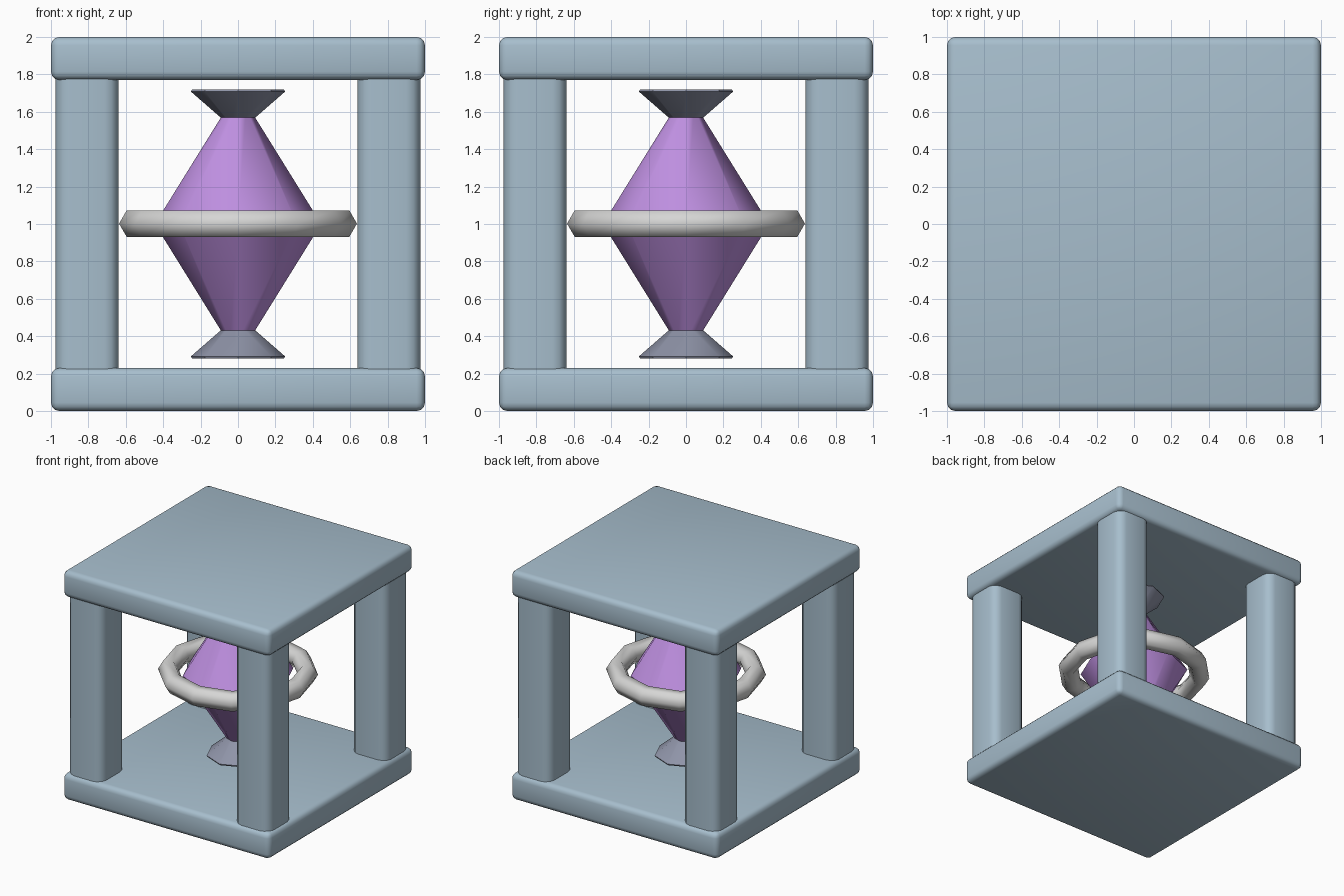
import bpy, bmesh, math

if "Cube" in bpy.data.objects:
    bpy.data.objects.remove(bpy.data.objects["Cube"])


def material(name, rgb):
    lin = [(c / 255 / 12.92) if c < 10 else ((c / 255 + 0.055) / 1.055) ** 2.4 for c in rgb]
    m = bpy.data.materials.new(name)
    m.diffuse_color = (*lin, 1)
    m.use_nodes = True
    m.node_tree.nodes["Principled BSDF"].inputs["Base Color"].default_value = m.diffuse_color
    return m


FRAME = material("pale blue", (167, 190, 205))
GEM = material("violet", (190, 143, 224))
RING = material("light grey", (214, 214, 213))
CAP = material("slate grey", (143, 148, 168))


def finish(name, bm, mat, angle):
    bmesh.ops.recalc_face_normals(bm, faces=bm.faces)
    me = bpy.data.meshes.new(name)
    bm.to_mesh(me)
    bm.free()
    ob = bpy.data.objects.new(name, me)
    bpy.context.collection.objects.link(ob)
    me.materials.append(mat)
    bpy.ops.object.select_all(action='DESELECT')
    ob.select_set(True)
    bpy.context.view_layer.objects.active = ob
    bpy.ops.object.shade_smooth_by_angle(angle=math.radians(angle))
    return ob


def rounded_box(name, centre, size, radius, vertical_only=False):
    bm = bmesh.new()
    bmesh.ops.create_cube(bm, size=1)
    for v in bm.verts:
        v.co = [c + s * p for c, s, p in zip(centre, size, v.co)]
    edges = [e for e in bm.edges if not vertical_only
             or abs(e.verts[0].co.z - e.verts[1].co.z) > 0.1]
    bmesh.ops.bevel(bm, geom=edges, offset=radius, segments=3, profile=0.5, affect='EDGES')
    finish(name, bm, FRAME, 35)


def lathe(name, profile, sides, mat, angle, closed=False):
    """Turn (radius, z) points around z; cap the ends unless the profile is a loop."""
    bm = bmesh.new()
    rings = [[bm.verts.new((r * math.cos(2 * math.pi * i / sides),
                            r * math.sin(2 * math.pi * i / sides), z))
              for i in range(sides)] for r, z in profile]
    pairs = list(zip(rings, rings[1:]))
    if closed:
        pairs.append((rings[-1], rings[0]))
    else:
        bm.faces.new(rings[0])
        bm.faces.new(rings[-1])
    for a, b in pairs:
        for i in range(sides):
            j = (i + 1) % sides
            bm.faces.new((a[i], a[j], b[j], b[i]))
    finish(name, bm, mat, angle)


# Frame: two slabs and four corner posts
rounded_box("bottom_slab", (0, 0, 0.115), (2, 2, 0.23), 0.045)
rounded_box("top_slab", (0, 0, 1.885), (2, 2, 0.23), 0.045)
for sx, side in ((-1, "left"), (1, "right")):
    for sy, end in ((-1, "front"), (1, "back")):
        rounded_box(f"{end}_{side}_post", (sx * 0.807, sy * 0.807, 1),
                    (0.336, 0.336, 1.7), 0.075, True)

# Floating double cone
lathe("crystal", [(0.06, 0.38), (0.445, 1.0), (0.06, 1.62)], 8, GEM, 42)

# Flared caps at both ends of the crystal
for name, s in (("upper_cap", 1), ("lower_cap", -1)):
    lathe(name, [(0.05, 1 + s * 0.532), (0.252, 1 + s * 0.708), (0.246, 1 + s * 0.72)],
          8, CAP, 32)

# Ring with a six-sided section
section = [(0.554 + 0.082 * math.cos(k * math.pi / 3),
            1.002 + 0.082 * math.sin(k * math.pi / 3)) for k in range(6)]
lathe("ring", section, 12, RING, 70, closed=True)
